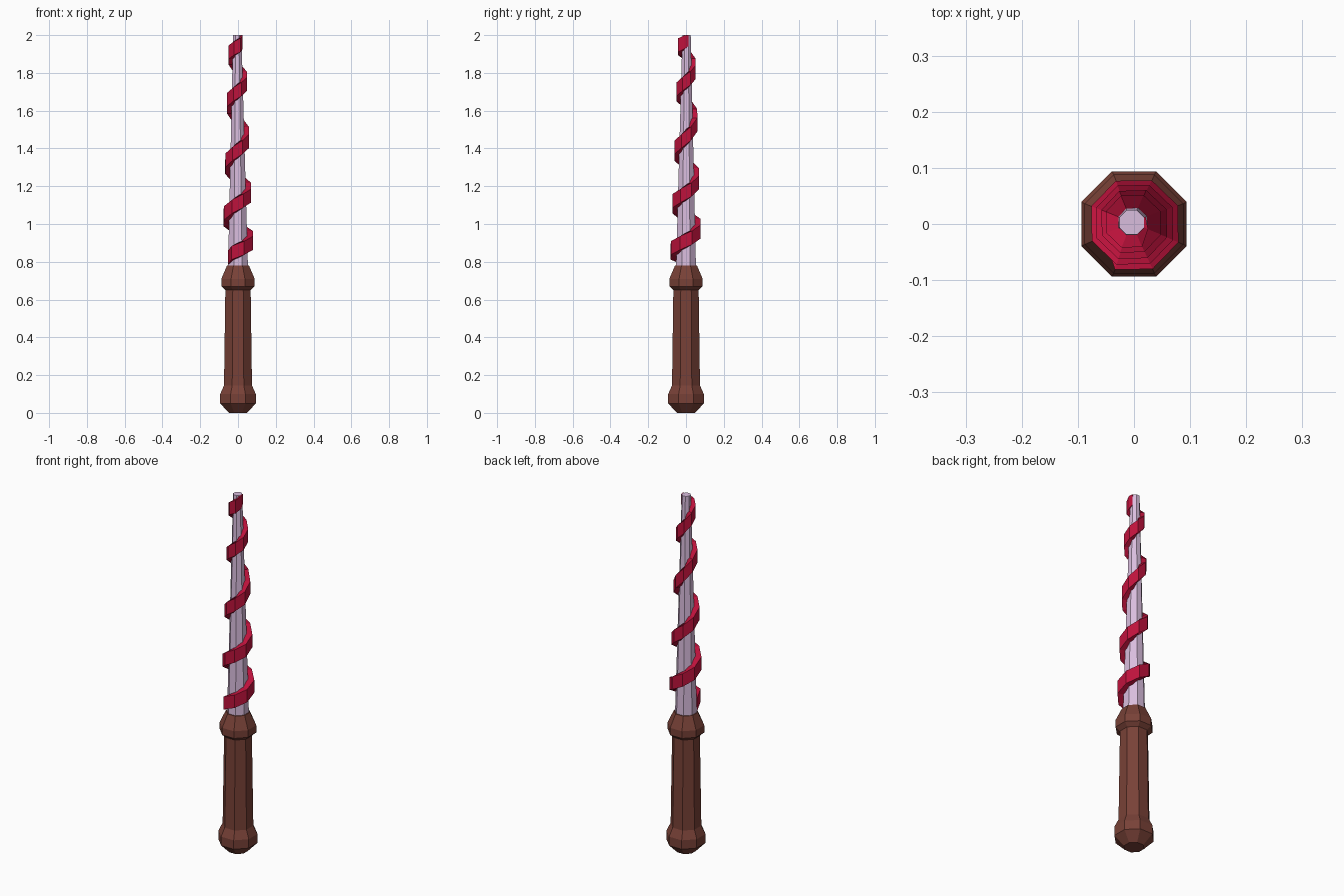
import bpy
import bmesh
from math import cos, sin, pi, floor

cube = bpy.data.objects.get("Cube")
if cube:
    bpy.data.objects.remove(cube, do_unlink=True)

SIDES = 8
CORNER = 1 / cos(pi / SIDES)   # flat-to-flat half width -> corner radius


def material(name, rgb):
    mat = bpy.data.materials.new(name)
    mat.use_nodes = True
    mat.diffuse_color = (*rgb, 1)
    bsdf = mat.node_tree.nodes["Principled BSDF"]
    bsdf.inputs["Base Color"].default_value = (*rgb, 1)
    bsdf.inputs["Roughness"].default_value = 0.7
    return mat


def loft(name, rings, mat):
    """Skin a chain of matching point loops and cap both ends."""
    bm = bmesh.new()
    loops = [[bm.verts.new(p) for p in ring] for ring in rings]
    n = len(loops[0])
    for a, b in zip(loops, loops[1:]):
        for i in range(n):
            j = (i + 1) % n
            bm.faces.new((a[i], a[j], b[j], b[i]))
    bm.faces.new(loops[0][::-1])
    bm.faces.new(loops[-1])
    bmesh.ops.recalc_face_normals(bm, faces=bm.faces)
    mesh = bpy.data.meshes.new(name)
    bm.to_mesh(mesh)
    bm.free()
    obj = bpy.data.objects.new(name, mesh)
    bpy.context.collection.objects.link(obj)
    mesh.materials.append(mat)
    return obj


def octagon(half, z, cx=0, cy=0):
    angles = [(i + 0.5) * 2 * pi / SIDES for i in range(SIDES)]
    return [(cx + half * CORNER * cos(a), cy + half * CORNER * sin(a), z)
            for a in angles]


brown = material("brown wood", (0.188, 0.053, 0.038))
lilac = material("pale lilac", (0.70, 0.51, 0.73))
crimson = material("crimson", (0.515, 0.006, 0.045))

# Handle with pommel and collar
profile = [(0.048, 0), (0.094, 0.05), (0.094, 0.10), (0.074, 0.145),
           (0.067, 0.65), (0.088, 0.67), (0.088, 0.71), (0.058, 0.78)]
loft("handle", [octagon(r, z) for r, z in profile], brown)

# Tapered shaft, leaning very slightly at the tip
BASE, TOP = 0.76, 2.0


def shaft_at(z):
    t = (z - BASE) / (TOP - BASE)
    return 0.053 + (0.022 - 0.053) * t, -0.004 * t, 0.003 * t


def shaft_ring(z):
    half, cx, cy = shaft_at(z)
    return octagon(half, z, cx, cy)


loft("shaft", [shaft_ring(BASE), shaft_ring(TOP)], lilac)

# Spiral ribbon: centre height at every quarter turn, starting on the right
heights = [0.81, 0.86, 0.912, 0.975, 1.04, 1.11, 1.163, 1.24, 1.32, 1.39,
           1.455, 1.55, 1.645, 1.70, 1.755, 1.82, 1.90, 1.94, 1.97, 2.0]
BAND = 0.036
STEPS = 36
rings = []
for k in range(STEPS + 1):
    q = 0.25 + 0.5 * k
    i = floor(q)
    z = heights[i] + (heights[i + 1] - heights[i]) * (q - i)
    a = pi + q * pi / 2
    half, cx, cy = shaft_at(z)
    # The ribbon sinks into the shaft at both ends
    depth = 0.002 if k in (0, STEPS) else 0.031 - 0.011 * k / STEPS
    if k == STEPS - 1:
        depth = 0.006
    inner, outer = (half - 0.008) * CORNER, (half + depth) * CORNER
    low, high = z - BAND, min(z + BAND, TOP)
    rings.append([(cx + r * cos(a), cy + r * sin(a), h)
                  for r, h in ((inner, low), (outer, low),
                               (outer, high), (inner, high))])
loft("spiral_ribbon", rings, crimson)
